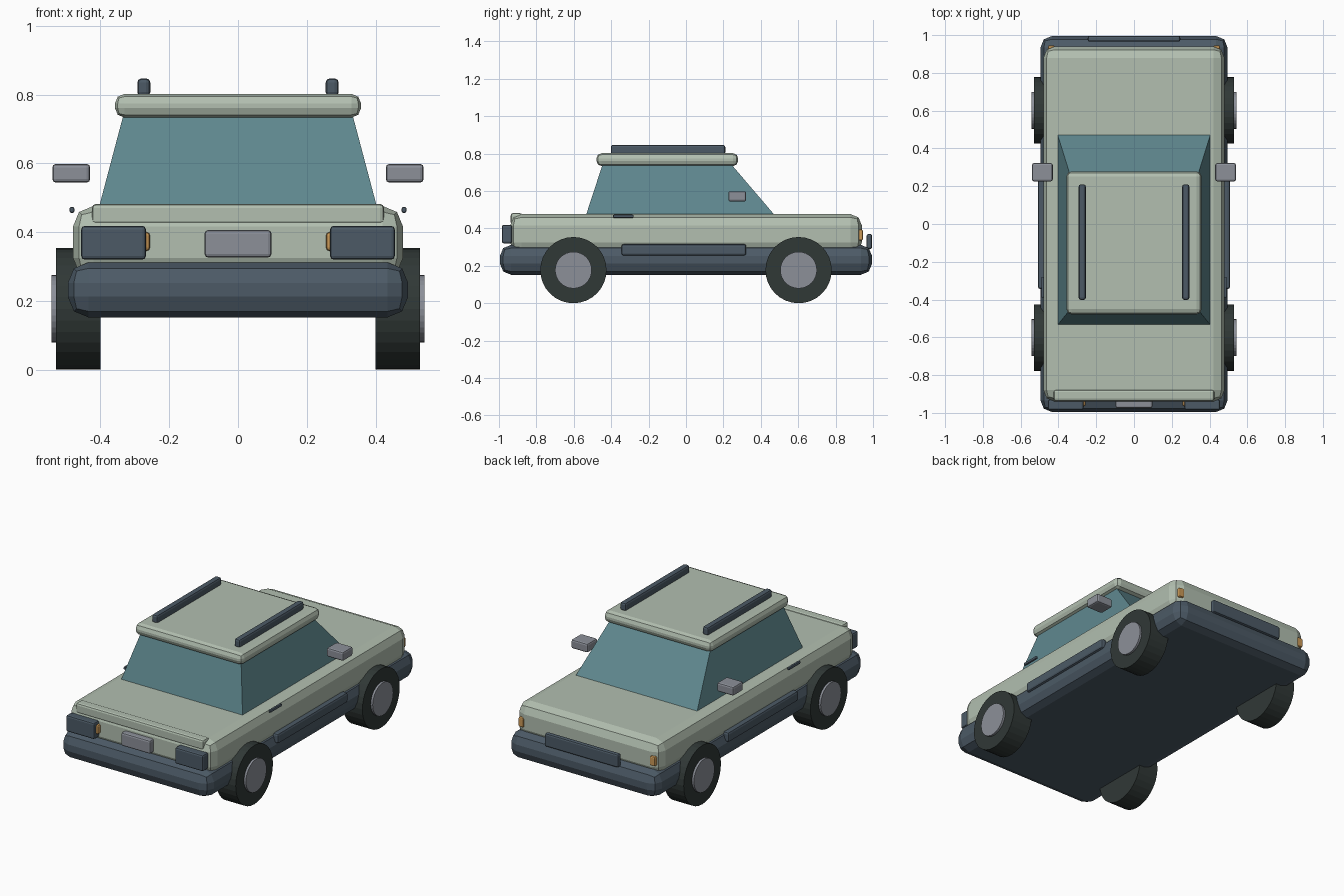
import bpy, math

cube = bpy.data.objects.get("Cube")
if cube:
    bpy.data.objects.remove(cube, do_unlink=True)


def material(name, *srgb):
    m = bpy.data.materials.new(name)
    m.use_nodes = True
    rgba = [(c / 255 / 12.92 if c < 11 else ((c / 255 + 0.055) / 1.055) ** 2.4) for c in srgb] + [1]
    m.diffuse_color = rgba
    m.node_tree.nodes["Principled BSDF"].inputs["Base Color"].default_value = rgba
    return m


sage = material("sage paint", 178, 191, 176)
slate = material("slate trim", 76, 90, 102)
glass = material("teal glass", 95, 136, 143)
rubber = material("black rubber", 48, 56, 54)
grey = material("light grey", 140, 144, 153)
amber = material("amber lamp", 205, 155, 88)


def block(name, mat, xs, ys, zs, bevel=0.0, segments=2):
    """Box between the given limits, with bevelled edges."""
    limits = (xs, ys, zs)
    bpy.ops.mesh.primitive_cube_add(size=1, location=[sum(l) / 2 for l in limits])
    ob = bpy.context.object
    ob.name = name
    for v in ob.data.vertices:
        for i, (a, b) in enumerate(limits):
            v.co[i] *= b - a
    ob.data.materials.append(mat)
    if bevel:
        mod = ob.modifiers.new("Bevel", "BEVEL")
        mod.width, mod.segments = bevel, segments
    return ob


def pair(name, mat, xs, ys, zs, bevel=0.0):
    """Block on the left and its mirror image on the right."""
    block(name + "_left", mat, xs, ys, zs, bevel)
    block(name + "_right", mat, (-xs[1], -xs[0]), ys, zs, bevel)


def disc(name, mat, radius, x0, x1, y, z, sides):
    """Cylinder lying along x."""
    bpy.ops.mesh.primitive_cylinder_add(vertices=sides, radius=radius, depth=abs(x1 - x0),
                                        location=((x0 + x1) / 2, y, z),
                                        rotation=(0, math.pi / 2, 0))
    ob = bpy.context.object
    ob.name = name
    ob.data.materials.append(mat)


# Body shell and lower bumper belt
block("lower_belt", slate, (-0.495, 0.495), (-0.995, 0.995), (0.152, 0.312), 0.06)
block("body", sage, (-0.48, 0.48), (-0.94, 0.94), (0.265, 0.476), 0.06)
block("end_lip", sage, (-0.425, 0.425), (-0.937, -0.877), (0.42, 0.482), 0.012)

# Tapered glass cabin
cabin = block("cabin_glass", glass, (-0.405, 0.405), (-0.535, 0.475), (0.47, 0.745))
for v in cabin.data.vertices:
    if v.co.z > 0:
        v.co.x *= 0.82
        v.co.y = (0.24 if v.co.y > 0 else -0.445) - cabin.location.y

# Roof and rails
block("roof", sage, (-0.358, 0.358), (-0.479, 0.279), (0.733, 0.802), 0.028)
pair("roof_rail", slate, (0.255, 0.293), (-0.402, 0.21), (0.795, 0.847), 0.012)

# Side fittings
pair("mirror", grey, (0.43, 0.54), (0.226, 0.322), (0.544, 0.598), 0.01)
pair("door_handle", slate, (0.476, 0.49), (-0.39, -0.28), (0.456, 0.473), 0.005)
pair("side_strip", slate, (0.47, 0.508), (-0.345, 0.322), (0.255, 0.316), 0.012)

# Fittings on the -y end
pair("large_lamp", slate, (0.268, 0.456), (-0.985, -0.93), (0.32, 0.418), 0.01)
pair("small_lamp", amber, (0.256, 0.32), (-0.965, -0.925), (0.345, 0.4), 0.01)
block("number_plate", grey, (-0.097, 0.097), (-0.975, -0.93), (0.326, 0.406), 0.01)

# Fittings on the +y end
block("grille", slate, (-0.245, 0.245), (0.965, 0.995), (0.29, 0.37), 0.01)
pair("corner_lamp", amber, (0.42, 0.455), (0.91, 0.946), (0.335, 0.393), 0.008)

# Wheels
for side, s in (("left", 1), ("right", -1)):
    for end, y in (("front", -0.602), ("back", 0.602)):
        disc(f"{end}_{side}_tyre", rubber, 0.177, s * 0.4, s * 0.53, y, 0.177, 32)
        disc(f"{end}_{side}_hub", grey, 0.098, s * 0.5, s * 0.543, y, 0.177, 32)
